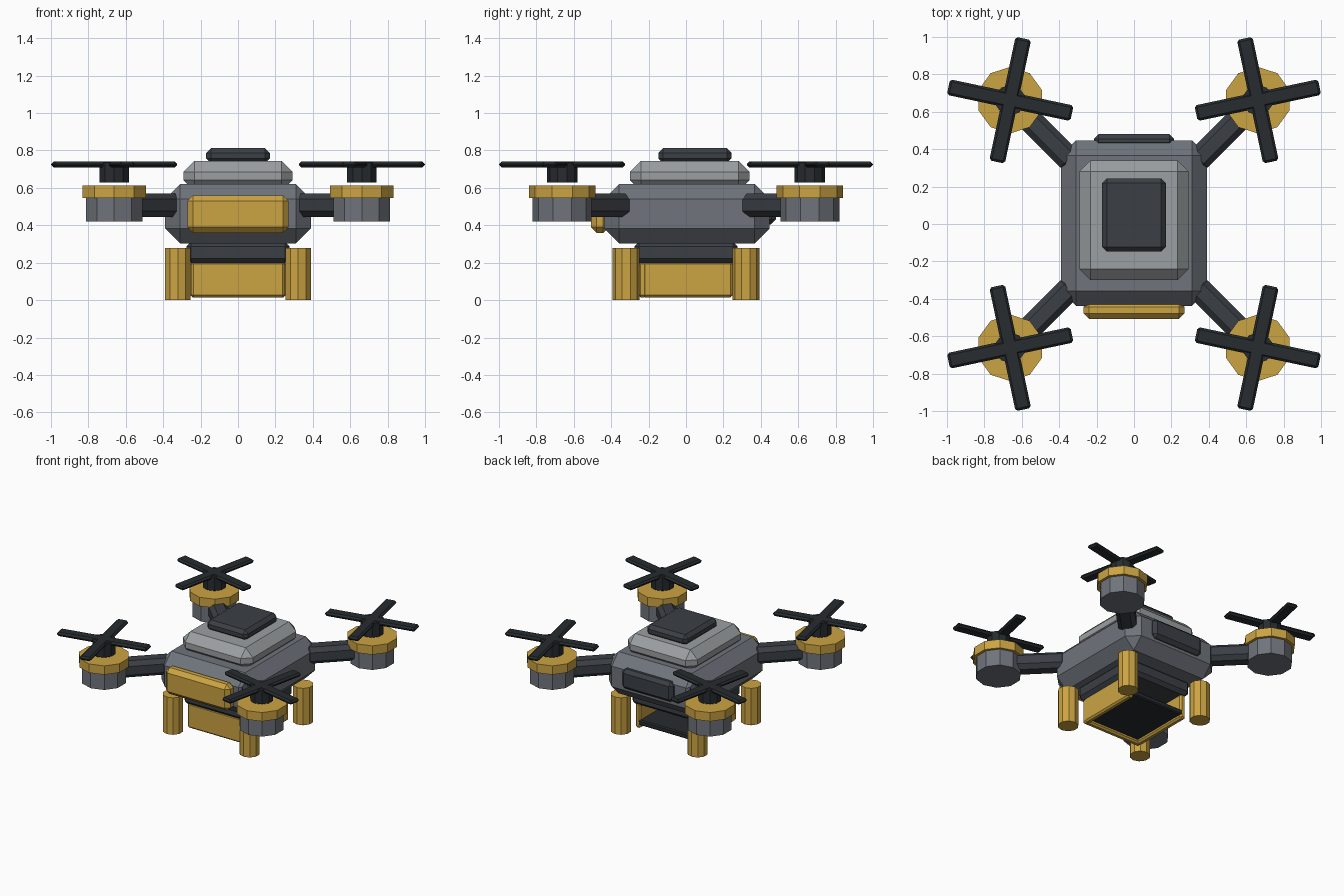
import bpy, bmesh
from math import radians
from mathutils import Matrix

if "Cube" in bpy.data.objects:
    bpy.data.objects.remove(bpy.data.objects["Cube"])


def material(name, rgb):
    m = bpy.data.materials.new(name)
    m.diffuse_color = (*rgb, 1)
    m.use_nodes = True
    m.node_tree.nodes["Principled BSDF"].inputs["Base Color"].default_value = m.diffuse_color
    return m


HULL = material("hull_grey", (0.16, 0.175, 0.20))
LIGHT = material("light_grey", (0.33, 0.35, 0.36))
DARK = material("dark_grey", (0.043, 0.05, 0.06))
BLACK = material("rotor_black", (0.02, 0.025, 0.028))
YELLOW = material("yellow", (0.60, 0.37, 0.055))


def finish(bm, name, loc, mat, turn=0):
    mesh = bpy.data.meshes.new(name)
    bmesh.ops.recalc_face_normals(bm, faces=bm.faces)
    bm.to_mesh(mesh)
    bm.free()
    ob = bpy.data.objects.new(name, mesh)
    ob.location = loc
    ob.rotation_euler.z = turn
    mesh.materials.append(mat)
    bpy.context.collection.objects.link(ob)


def box(name, loc, size, bevel, mat, turn=0):
    """Chamfered box given by centre and full size."""
    bm = bmesh.new()
    bmesh.ops.create_cube(bm, size=1, matrix=Matrix.Diagonal((*size, 1)))
    bmesh.ops.bevel(bm, geom=bm.edges[:], offset=bevel, segments=1,
                    affect='EDGES', profile=0.5)
    finish(bm, name, loc, mat, turn)


def drum(name, x, y, z0, z1, r, mat, sides=10):
    """Low-poly upright cylinder from z0 to z1."""
    bm = bmesh.new()
    bmesh.ops.create_cone(bm, cap_ends=True, segments=sides,
                          radius1=r, radius2=r, depth=z1 - z0)
    finish(bm, name, (x, y, (z0 + z1) / 2), mat)


# Fuselage
box("body", (0, 0.005, 0.462), (0.78, 0.885, 0.316), 0.08, HULL)
box("upper_shell", (0, 0.02, 0.663), (0.585, 0.64, 0.164), 0.06, LIGHT)
box("top_hatch", (0, 0.048, 0.772), (0.34, 0.39, 0.08), 0.025, DARK)
box("front_panel", (0, -0.46, 0.46), (0.54, 0.095, 0.20), 0.03, YELLOW)
box("rear_panel", (0, 0.445, 0.48), (0.43, 0.07, 0.15), 0.025, DARK)
box("belly_block", (0, 0, 0.255), (0.55, 0.55, 0.115), 0.025, DARK)

# Cargo tray: dark floor, three walls, open at the back
box("tray_floor", (0, 0.01, 0.06), (0.46, 0.48, 0.04), 0.008, BLACK)
box("tray_front_wall", (0, -0.232, 0.11), (0.50, 0.045, 0.19), 0.012, YELLOW)
for sx, side in ((-1, "left"), (1, "right")):
    box(f"tray_{side}_wall", (sx * 0.232, 0.01, 0.11),
        (0.045, 0.48, 0.19), 0.012, YELLOW)

# Legs, arms, motors and rotors at each corner
M = 0.662
for sx, side in ((-1, "left"), (1, "right")):
    for sy, end in ((-1, "front"), (1, "rear")):
        tag = f"{end}_{side}"
        x, y = sx * M, sy * M
        drum(f"leg_{tag}", sx * 0.322, sy * 0.32, 0, 0.28, 0.072, YELLOW)
        box(f"arm_{tag}", (sx * 0.465, sy * 0.465, 0.508),
            (0.39, 0.13, 0.125), 0.03, DARK, radians(45) * sx * sy)
        drum(f"motor_{tag}", x, y, 0.42, 0.55, 0.158, HULL)
        drum(f"motor_ring_{tag}", x, y, 0.545, 0.612, 0.178, YELLOW)
        drum(f"rotor_hub_{tag}", x, y, 0.63, 0.735, 0.082, BLACK)
        # Two crossed bars make the four blades
        for k, quarter in enumerate((0, 90)):
            box(f"rotor_blade_{tag}_{k + 1}", (x, y, 0.725),
                (0.675, 0.085, 0.03), 0.012, BLACK,
                radians(12 * sx * sy + quarter))
